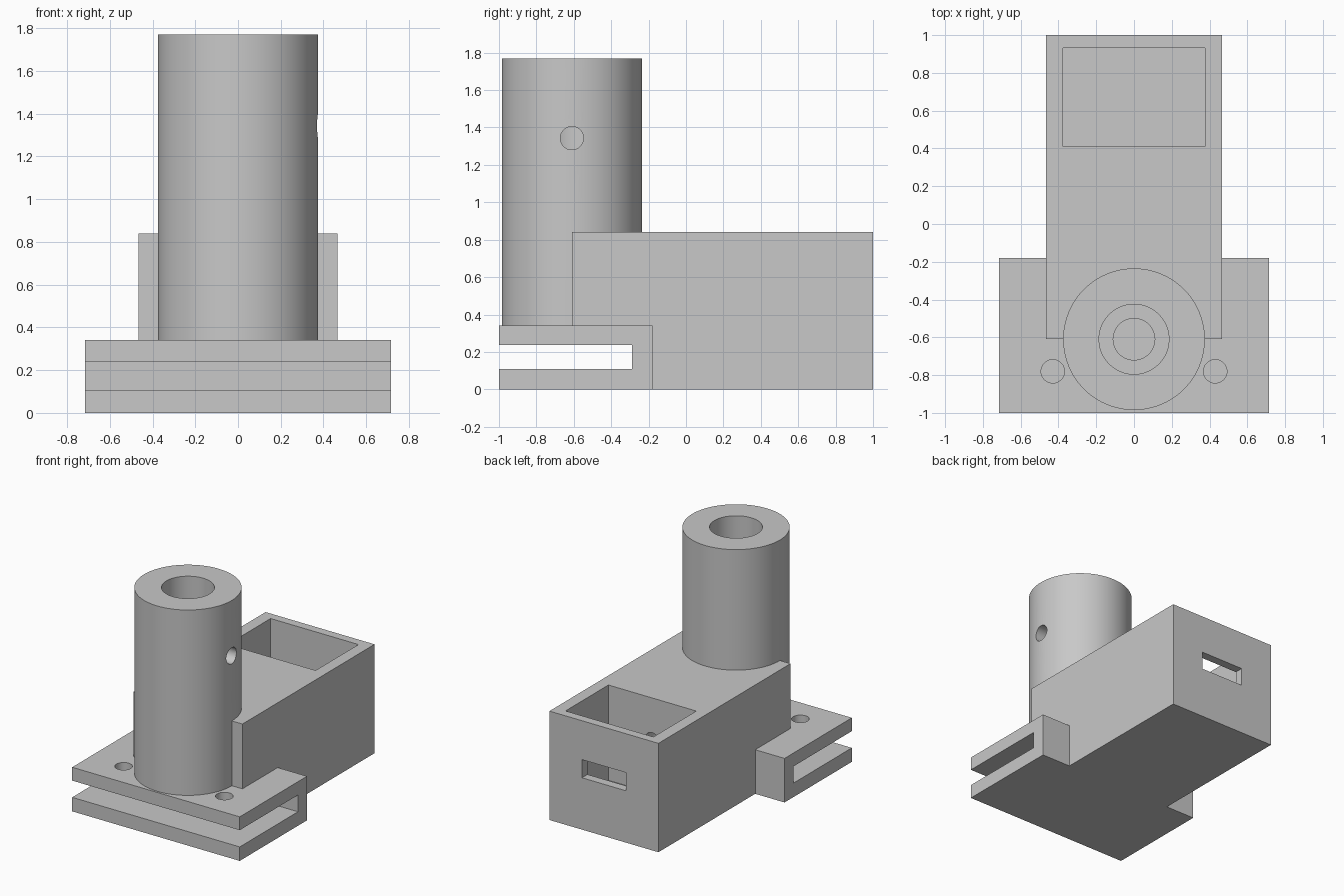
import bpy
import math

cube = bpy.data.objects.get("Cube")
if cube:
    bpy.data.objects.remove(cube, do_unlink=True)

grey = bpy.data.materials.new("plain grey")
grey.use_nodes = True
GREY = (0.58, 0.58, 0.58, 1)
grey.diffuse_color = GREY
grey.node_tree.nodes["Principled BSDF"].inputs["Base Color"].default_value = GREY


def box(name, x, y, z):
    """Box from (min, max) ranges on each axis."""
    bpy.ops.mesh.primitive_cube_add(size=1)
    ob = bpy.context.object
    ob.name = name
    ob.location = [(a + b) / 2 for a, b in (x, y, z)]
    ob.scale = [b - a for a, b in (x, y, z)]
    bpy.ops.object.transform_apply(location=True, rotation=True, scale=True)
    ob.data.materials.append(grey)
    return ob


def rod(name, radius, start, end, axis="z", at=(0, 0), sides=96):
    """Cylinder along an axis; 'at' holds the two remaining coordinates."""
    mid = (start + end) / 2
    place = {"x": (mid, *at), "y": (at[0], mid, at[1]), "z": (*at, mid)}[axis]
    turn = {"x": (0, math.pi / 2, 0), "y": (math.pi / 2, 0, 0), "z": (0, 0, 0)}[axis]
    bpy.ops.mesh.primitive_cylinder_add(vertices=sides, radius=radius,
                                        depth=end - start, location=place, rotation=turn)
    ob = bpy.context.object
    ob.name = name
    bpy.ops.object.transform_apply(location=True, rotation=True, scale=True)
    ob.data.materials.append(grey)
    return ob


def combine(target, tool, operation):
    """Apply a boolean and remove the tool."""
    mod = target.modifiers.new(tool.name, "BOOLEAN")
    mod.operation = operation
    mod.solver = "EXACT"
    mod.object = tool
    tool.hide_render = True
    bpy.context.view_layer.objects.active = target
    bpy.ops.object.modifier_apply(modifier=mod.name)
    bpy.data.objects.remove(tool, do_unlink=True)


TUBE_Y = -0.61

# Solid body: housing, clamp block and upright tube
body = box("bracket_body", (-0.465, 0.465), (TUBE_Y, 1), (0, 0.84))
combine(body, box("clamp_block", (-0.715, 0.715), (-1, -0.18), (0, 0.34)), "UNION")
combine(body, rod("tube", 0.375, 0.28, 1.77, at=(0, TUBE_Y)), "UNION")

# Cuts: clamp slot, housing pocket and rear window
cuts = [
    box("clamp_slot", (-1, 1), (-1.2, -0.29), (0.108, 0.237)),
    box("pocket", (-0.375, 0.375), (0.41, 0.933), (0.105, 1)),
    box("rear_window", (-0.187, 0.187), (0.8, 1.1), (0.4, 0.54)),
    # Stepped bore, side screw hole and cable channel
    rod("bore", 0.185, 0.42, 2, at=(0, TUBE_Y)),
    rod("lower_bore", 0.11, 0.17, 0.6, at=(0, TUBE_Y)),
    rod("screw_hole", 0.062, 0.05, 0.6, "x", (TUBE_Y, 1.343), 48),
    rod("cable_channel", 0.062, TUBE_Y, 0.6, "y", (0, 0.51), 48),
]
# Mounting holes through the upper clamp plate
for side in (-1, 1):
    cuts.append(rod("mount_hole", 0.062, 0.17, 0.5, at=(side * 0.43, -0.78), sides=48))
for cutter in cuts:
    combine(body, cutter, "DIFFERENCE")

bpy.ops.object.select_all(action="DESELECT")
body.select_set(True)
bpy.context.view_layer.objects.active = body
bpy.ops.object.shade_smooth_by_angle(angle=math.radians(30))
